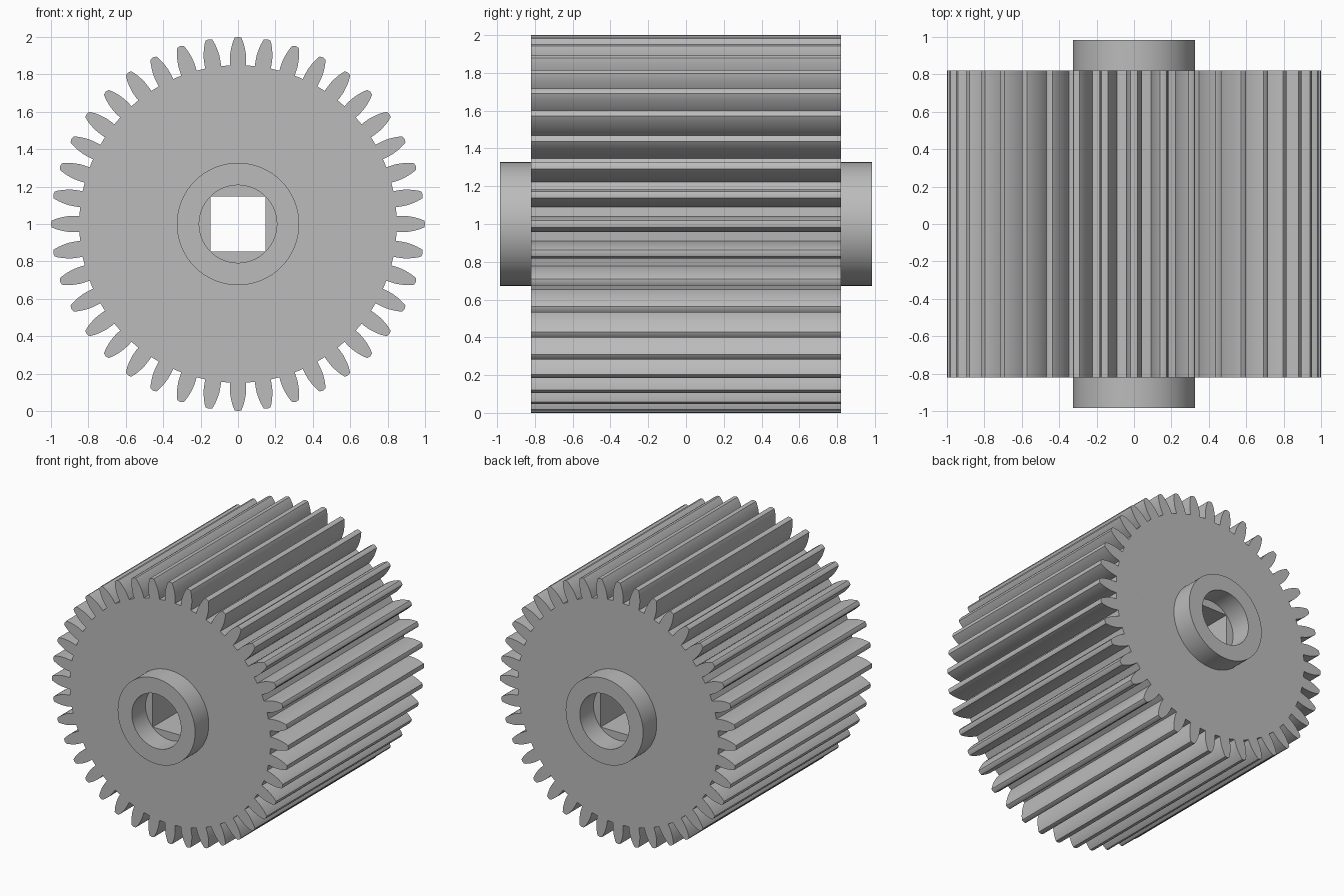
import bpy, bmesh, math

if "Cube" in bpy.data.objects:
    bpy.data.objects.remove(bpy.data.objects["Cube"])

TEETH = 40
HALF_BODY, HALF_TOTAL = 0.82, 0.985

steel = bpy.data.materials.new("grey steel")
steel.diffuse_color = (0.5, 0.5, 0.5, 1)
steel.use_nodes = True
steel.node_tree.nodes["Principled BSDF"].inputs["Base Color"].default_value = steel.diffuse_color


def circle(radius, n=96):
    return [(radius * math.cos(2 * math.pi * i / n),
             radius * math.sin(2 * math.pi * i / n)) for i in range(n)]


def gear_outline():
    # half tooth as (radius along tooth, half width), root to tip
    flank = [(0.848, 0.043), (0.865, 0.0435), (0.885, 0.0435), (0.905, 0.0425),
             (0.925, 0.0395), (0.945, 0.0355), (0.965, 0.030), (0.982, 0.024),
             (0.996, 0.0175)]
    tooth = [(r, -w) for r, w in flank] + [(1.0, 0)] + [(r, w) for r, w in reversed(flank)]
    pts = []
    for i in range(TEETH):
        a = 2 * math.pi * i / TEETH
        c, s = math.cos(a), math.sin(a)
        pts += [(r * c - w * s, r * s + w * c) for r, w in tooth]
    return pts


def extruded(name, outlines, y, half_depth):
    # closed outlines, inner ones becoming holes, extruded along y
    curve = bpy.data.curves.new(name, 'CURVE')
    curve.dimensions = '2D'
    curve.fill_mode = 'BOTH'
    curve.extrude = half_depth
    for pts in outlines:
        sp = curve.splines.new('POLY')
        sp.points.add(len(pts) - 1)
        for p, (u, v) in zip(sp.points, pts):
            p.co = (u, v, 0, 1)
        sp.use_cyclic_u = True
    ob = bpy.data.objects.new(name, curve)
    bpy.context.collection.objects.link(ob)
    ob.location = (0, y, 1)
    ob.rotation_euler = (math.pi / 2, 0, 0)
    bpy.ops.object.select_all(action='DESELECT')
    ob.select_set(True)
    bpy.context.view_layer.objects.active = ob
    bpy.ops.object.convert(target='MESH')
    ob = bpy.context.object
    bm = bmesh.new()
    bm.from_mesh(ob.data)
    bmesh.ops.remove_doubles(bm, verts=bm.verts, dist=1e-5)
    bmesh.ops.recalc_face_normals(bm, faces=bm.faces)
    bm.to_mesh(ob.data)
    bm.free()
    ob.data.materials.clear()
    ob.data.materials.append(steel)
    bpy.ops.object.shade_smooth_by_angle(angle=math.radians(30))
    return ob


# toothed body with a square shaft hole
h = 0.1465
extruded("gear_body", [gear_outline(), [(-h, -h), (h, -h), (h, h), (-h, h)]], 0, HALF_BODY)

# round hub collars on both ends
depth = (HALF_TOTAL - HALF_BODY) / 2
for side, label in ((-1, "front"), (1, "back")):
    extruded(label + "_hub", [circle(0.327), circle(0.2075)],
             side * (HALF_BODY + depth), depth)
